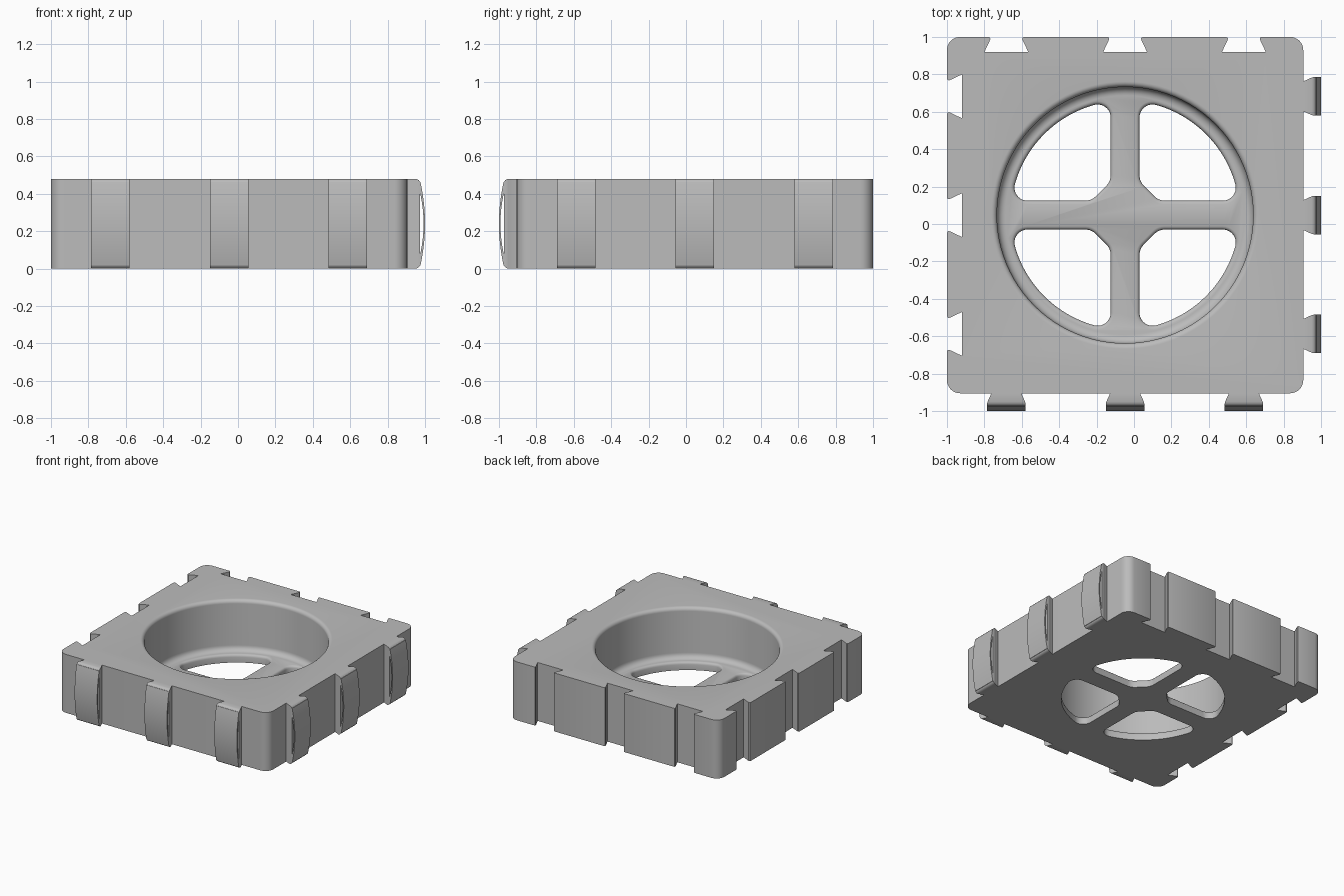
import bpy, bmesh, math
from mathutils import Matrix

if "Cube" in bpy.data.objects:
    bpy.data.objects.remove(bpy.data.objects["Cube"])

H = 0.48                    # tile height
FLOOR = 0.065               # thickness of the bore floor
EDGE = 0.905                # faces that carry the tabs
MID = (-0.0475, 0.0475)     # centre of the square body
CENTERS = [MID[0] + k * 0.635 for k in (-1, 0, 1)]
SWAP = Matrix(((0, -1, 0, 0), (-1, 0, 0, 0), (0, 0, 1, 0), (0, 0, 0, 1)))

grey = bpy.data.materials.new("plain grey")
grey.use_nodes = True
color = (0.5, 0.5, 0.5, 1)
grey.diffuse_color = color
grey.node_tree.nodes["Principled BSDF"].inputs["Base Color"].default_value = color


def loft(name, rings, matrix=None):
    """Closed solid through equal-length rings of points."""
    bm = bmesh.new()
    loops = [[bm.verts.new(p) for p in ring] for ring in rings]
    for a, b in zip(loops, loops[1:]):
        for i in range(len(a)):
            j = (i + 1) % len(a)
            bm.faces.new((a[i], a[j], b[j], b[i]))
    bm.faces.new(loops[0][::-1])
    bm.faces.new(loops[-1])
    if matrix:
        bm.transform(matrix)
    bmesh.ops.recalc_face_normals(bm, faces=bm.faces)
    mesh = bpy.data.meshes.new(name)
    bm.to_mesh(mesh)
    bm.free()
    mesh.materials.append(grey)
    ob = bpy.data.objects.new(name, mesh)
    bpy.context.collection.objects.link(ob)
    return ob


def select(ob):
    bpy.ops.object.select_all(action='DESELECT')
    ob.select_set(True)
    bpy.context.view_layer.objects.active = ob


def cut(ob, cutter):
    cutter.hide_render = True
    select(ob)
    mod = ob.modifiers.new("cut", 'BOOLEAN')
    mod.operation, mod.solver, mod.object = 'DIFFERENCE', 'EXACT', cutter
    bpy.ops.object.modifier_apply(modifier=mod.name)
    bpy.data.objects.remove(cutter)


def arc(cx, cy, r, a0, a1, n):
    return [(cx + r * math.cos(a0 + (a1 - a0) * i / n),
             cy + r * math.sin(a0 + (a1 - a0) * i / n)) for i in range(n + 1)]


# Body outline: rounded square with dovetail notches at the back and right-hand edges
def corner(x, y, quarter, r=0.07):
    a = quarter * math.pi / 2
    return arc(x, y, r, a, a + math.pi / 2, 8)


notch = [(0.097, 1), (0.087, 0.997), (0.085, 0.988), (0.117, 0.92)]
back_edge = []
for c in reversed(CENTERS):
    back_edge += [(c + w, y) for w, y in notch]
    back_edge += [(c - w, y) for w, y in reversed(notch)]
side_edge = [(-y, -x) for x, y in reversed(back_edge)]
lo, hi = 1 - 0.07, EDGE - 0.07
outline = (corner(hi, lo, 0) + back_edge + corner(-lo, lo, 1) + side_edge
           + corner(-lo, -hi, 2) + corner(hi, -hi, 3))
body = loft("tile_body", [[(x, y, z) for x, y in outline] for z in (0, H)])

# Round bore with a filleted floor and a rounded rim
profile = arc(0.64, FLOOR + 0.045, 0.045, -math.pi / 2, 0, 6)
profile += arc(0.715, H - 0.03, 0.03, math.pi, math.pi / 2, 6) + [(0.715, H + 0.05)]
bore = loft("bore_cutter", [[(x + MID[0], y + MID[1], z)
                             for x, y in arc(0, 0, r, 0, 2 * math.pi, 96)[:-1]]
                            for r, z in profile])
cut(body, bore)


# Four windows between the spokes, with rounded upper edges
def bend(p, q, r, n=5):
    return [tuple((1 - t) ** 2 * a + 2 * t * (1 - t) * b + t * t * c
                  for a, b, c in zip(p, q, r)) for t in (i / n for i in range(n + 1))]


def window(grow):
    s, rad, f = 0.077 - grow, 0.612 + grow, 0.07 + grow
    cx = s + f
    cy = math.sqrt((rad - f) ** 2 - cx ** 2)
    a = math.atan2(cy, cx)
    k = 0.257 - s - 1.414 * grow
    d = 0.035
    half = bend((s + d * 0.7, k - d * 0.7), (s, k), (s, k + d))
    half += arc(cx, cy, f, math.pi, a, 10)
    half += arc(0, 0, rad, a, math.pi / 4, 12)[1:]
    return half + [(y, x) for x, y in reversed(half[:-1])]


rounding = [(0, -0.05), (0, FLOOR - 0.02), (0.003, FLOOR - 0.01),
            (0.008, FLOOR - 0.004), (0.018, FLOOR), (0.018, FLOOR + 0.02)]
for sx in (-1, 1):
    for sy in (-1, 1):
        cutter = loft("window_cutter", [[(MID[0] + sx * x, MID[1] + sy * y, z)
                                         for x, y in window(g)] for g, z in rounding])
        cut(body, cutter)


# Dovetail tabs, each with a bowed spring strip over a thin slot
def tab_block(c):
    rings = []
    for d, inset in ((-0.01, 0), (0, 0), (0.045, 0), (0.055, 0.003), (0.062, 0.008), (0.067, 0.016)):
        w = 0.08 + 0.0225 * max(0, min(d / 0.05, 1))
        rings.append([(c + sx * w, -EDGE - d, z) for sx, z in
                      ((-1, inset), (1, inset), (1, H - inset), (-1, H - inset))])
    return rings


def tab_strip(c, n=32):
    rings = []
    for i in range(n + 1):
        u = (2 * i / n - 1) * 0.224
        outer = 0.07 + 0.025 * (1 - (u / 0.224) ** 2)
        inner = max(0.062, 0.066 + 0.021 * (1 - (u / 0.175) ** 2))
        rings.append([(c + sx * 0.1025, -EDGE - d, H / 2 + u) for sx, d in
                      ((-1, inner), (1, inner), (1, outer), (-1, outer))])
    return rings


parts = [body]
for side, matrix in (("front", None), ("side", SWAP)):
    for i, c in enumerate(CENTERS, 1):
        parts.append(loft(f"{side}_tab_{i}", tab_block(c), matrix))
        parts.append(loft(f"{side}_tab_spring_{i}", tab_strip(c), matrix))

for ob in parts:
    select(ob)
    bpy.ops.object.shade_smooth_by_angle(angle=math.radians(30))
